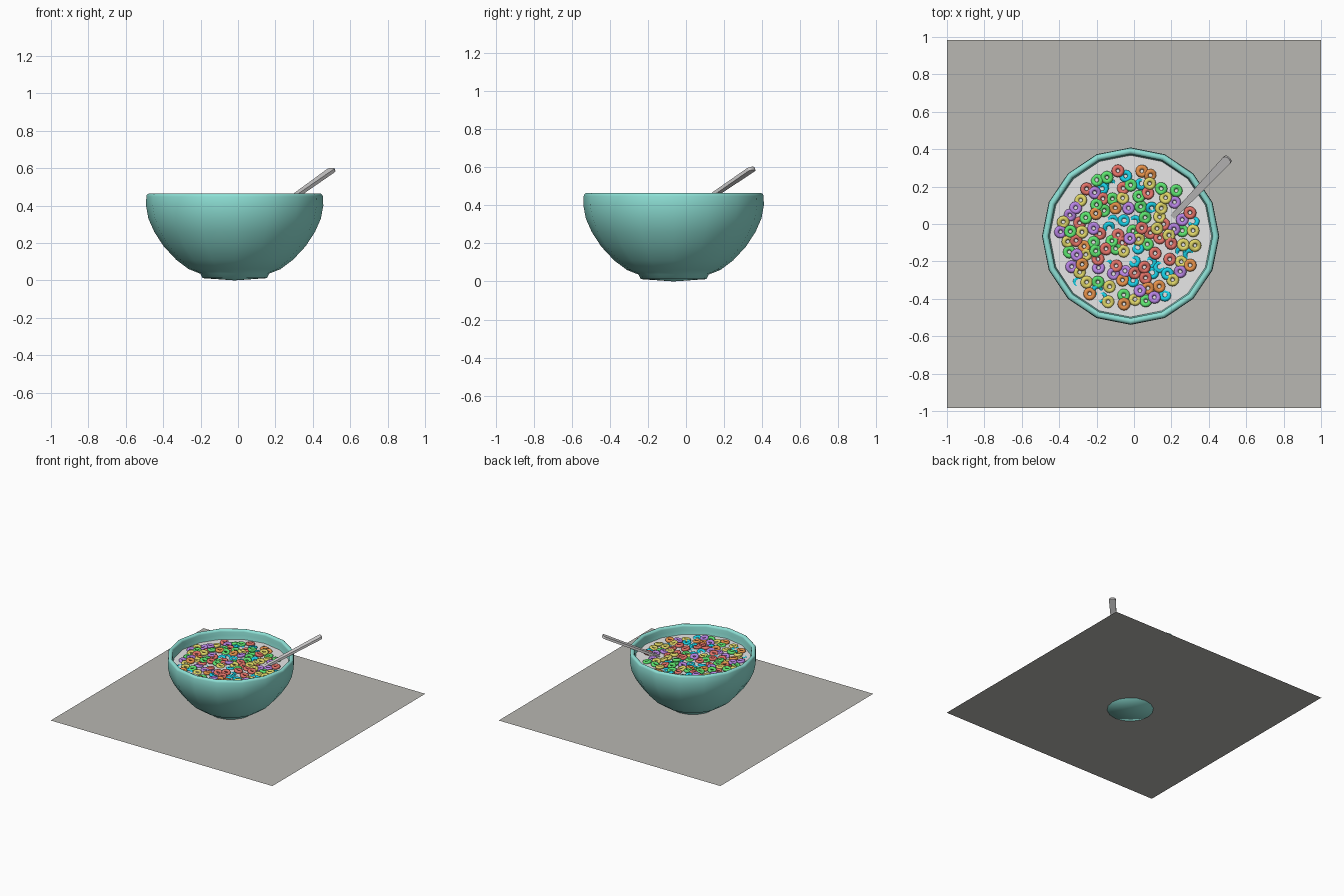
import bpy, bmesh, math, random
from mathutils import Vector, Matrix, Euler

if "Cube" in bpy.data.objects:
    bpy.data.objects.remove(bpy.data.objects["Cube"])

random.seed(11)
AXIS = Vector((-0.018, -0.065, 0))      # bowl axis
MILK_Z = 0.39


def mat(name, *rgb):
    m = bpy.data.materials.new(name)
    m.diffuse_color = (*rgb, 1)
    m.use_nodes = True
    m.node_tree.nodes["Principled BSDF"].inputs["Base Color"].default_value = m.diffuse_color
    return m


def add(name, bm, material, smooth=None):
    bmesh.ops.recalc_face_normals(bm, faces=bm.faces)
    me = bpy.data.meshes.new(name)
    bm.to_mesh(me)
    bm.free()
    me.materials.append(material)
    ob = bpy.data.objects.new(name, me)
    bpy.context.collection.objects.link(ob)
    if smooth:
        bpy.ops.object.select_all(action='DESELECT')
        bpy.context.view_layer.objects.active = ob
        ob.select_set(True)
        bpy.ops.object.shade_smooth_by_angle(angle=math.radians(smooth))
    return ob


steel = mat("spoon grey", 0.64, 0.63, 0.63)

# table sheet
bm = bmesh.new()
bmesh.ops.create_grid(bm, x_segments=1, y_segments=1, size=1,
                      matrix=Matrix.Translation((0, 0, 0.015)) @ Matrix.Diagonal((1, 0.985, 1, 1)))
add("table", bm, mat("table grey", 0.48, 0.475, 0.445))

# bowl: foot and outer wall, rounded rim, inner wall offset from the outer one
wall = [(0.245, 0.06), (0.312, 0.11), (0.38, 0.183), (0.43, 0.26), (0.461, 0.33), (0.474, 0.4)]
foot = [(0, 0), (0.172, 0.012), (0.184, 0.036)]
rim = [(0.455 + 0.017 * math.cos(i * math.pi / 6), 0.448 + 0.017 * math.sin(i * math.pi / 6))
       for i in range(7)]
inside = [(r - 0.036, z + 0.02) for r, z in reversed(wall)] + [(0, 0.07)]
bm = bmesh.new()
vs = [bm.verts.new((r, 0, z)) for r, z in foot + wall + rim + inside]
es = [bm.edges.new(p) for p in zip(vs, vs[1:])]
bmesh.ops.spin(bm, geom=vs + es, axis=(0, 0, 1), angle=math.tau, steps=16)
bmesh.ops.remove_doubles(bm, verts=bm.verts, dist=1e-4)
bmesh.ops.translate(bm, verts=bm.verts, vec=AXIS)
add("bowl", bm, mat("teal glaze", 0.27, 0.75, 0.67), 60)

# milk surface
bm = bmesh.new()
bmesh.ops.create_circle(bm, cap_ends=True, segments=16, radius=0.437,
                        matrix=Matrix.Translation(AXIS + Vector((0, 0, MILK_Z))))
add("milk", bm, mat("milk white", 0.8, 0.8, 0.8))

# spoon handle: tapered bar with a rounded end
tip, low = Vector((0.507, 0.352, 0.594)), Vector((0.17, 0, 0.355))
d = tip - low
bm = bmesh.new()
bmesh.ops.create_cube(bm, size=2)
for v in bm.verts:
    end = v.co.x > 0
    v.co = (d.length if end else 0, v.co.y * (0.026 if end else 0.013), v.co.z * 0.009)
bmesh.ops.bevel(bm, geom=[e for e in bm.edges if all(v.co.x > 0.1 for v in e.verts)
                          and abs(e.verts[0].co.z - e.verts[1].co.z) > 0.01],
                offset=0.018, segments=3, profile=0.5, affect='EDGES')
bmesh.ops.transform(bm, verts=bm.verts, matrix=Matrix.Translation(low)
                    @ Matrix.Rotation(math.atan2(d.y, d.x), 4, 'Z')
                    @ Matrix.Rotation(-math.asin(d.z / d.length), 4, 'Y'))
add("spoon_handle", bm, steel, 40)

# spoon scoop, hidden under the milk
flat = Vector((d.x, d.y, 0)).normalized()
bm = bmesh.new()
bmesh.ops.create_uvsphere(bm, u_segments=14, v_segments=8, radius=1)
bmesh.ops.delete(bm, geom=[v for v in bm.verts if v.co.z > 0.01], context='VERTS')
bmesh.ops.transform(bm, verts=bm.verts, matrix=Matrix.Translation(low - flat * 0.075)
                    @ Matrix.Rotation(math.atan2(flat.y, flat.x), 4, 'Z')
                    @ Matrix.Diagonal((0.085, 0.055, 0.03, 1)))
add("spoon_scoop", bm, steel, 40)


def ring(bm, matrix, major=0.022, minor=0.0125, nu=12, nv=8):
    grid = []
    for u in range(nu):
        a = u * math.tau / nu
        row = []
        for v in range(nv):
            b = v * math.tau / nv
            r = major + minor * math.cos(b)
            row.append(bm.verts.new(matrix @ Vector((r * math.cos(a), r * math.sin(a), minor * math.sin(b)))))
        grid.append(row)
    for u in range(nu):
        for v in range(nv):
            u2, v2 = (u + 1) % nu, (v + 1) % nv
            bm.faces.new((grid[u][v], grid[u2][v], grid[u2][v2], grid[u][v2]))


# scatter the cereal rings over the milk, clear of the spoon, with some overlaps
spots = []
for _ in range(6000):
    a, r = random.uniform(0, math.tau), 0.365 * math.sqrt(random.random())
    p = Vector((r * math.cos(a) - 0.03, r * math.sin(a) - 0.075))
    s = p - low.xy
    clear = s.dot(flat.xy) < 0 or abs(s.cross(flat.xy)) > 0.04
    if clear and len(spots) < 126 and all((p - q).length > 0.042 for q in spots):
        spots.append(p)

# colour, linear value, share of the rings out of 21
colours = [
    ("red", (0.78, 0.17, 0.14), 4), ("yellow", (0.75, 0.68, 0.14), 4),
    ("green", (0.11, 0.78, 0.16), 4), ("purple", (0.48, 0.23, 0.78), 3),
    ("orange", (0.8, 0.29, 0.07), 2), ("cyan", (0.01, 0.72, 0.9), 4),
]
start = 0
for name, rgb, share in colours:
    sunk = name == "cyan"      # cyan rings float lowest and most tilted
    tilt = 0.4 if sunk else 0.25
    bm = bmesh.new()
    for k in range(start, start + share):
        for p in spots[k::21]:
            dz = random.uniform(-0.012, 0.003) if sunk else random.uniform(-0.002, 0.014)
            rot = Euler((random.uniform(-tilt, tilt), random.uniform(-tilt, tilt), 0)).to_matrix().to_4x4()
            ring(bm, Matrix.Translation((p.x, p.y, MILK_Z + dz)) @ rot)
    start += share
    add(name + "_cereal_rings", bm, mat(name + " cereal", *rgb), 60)
